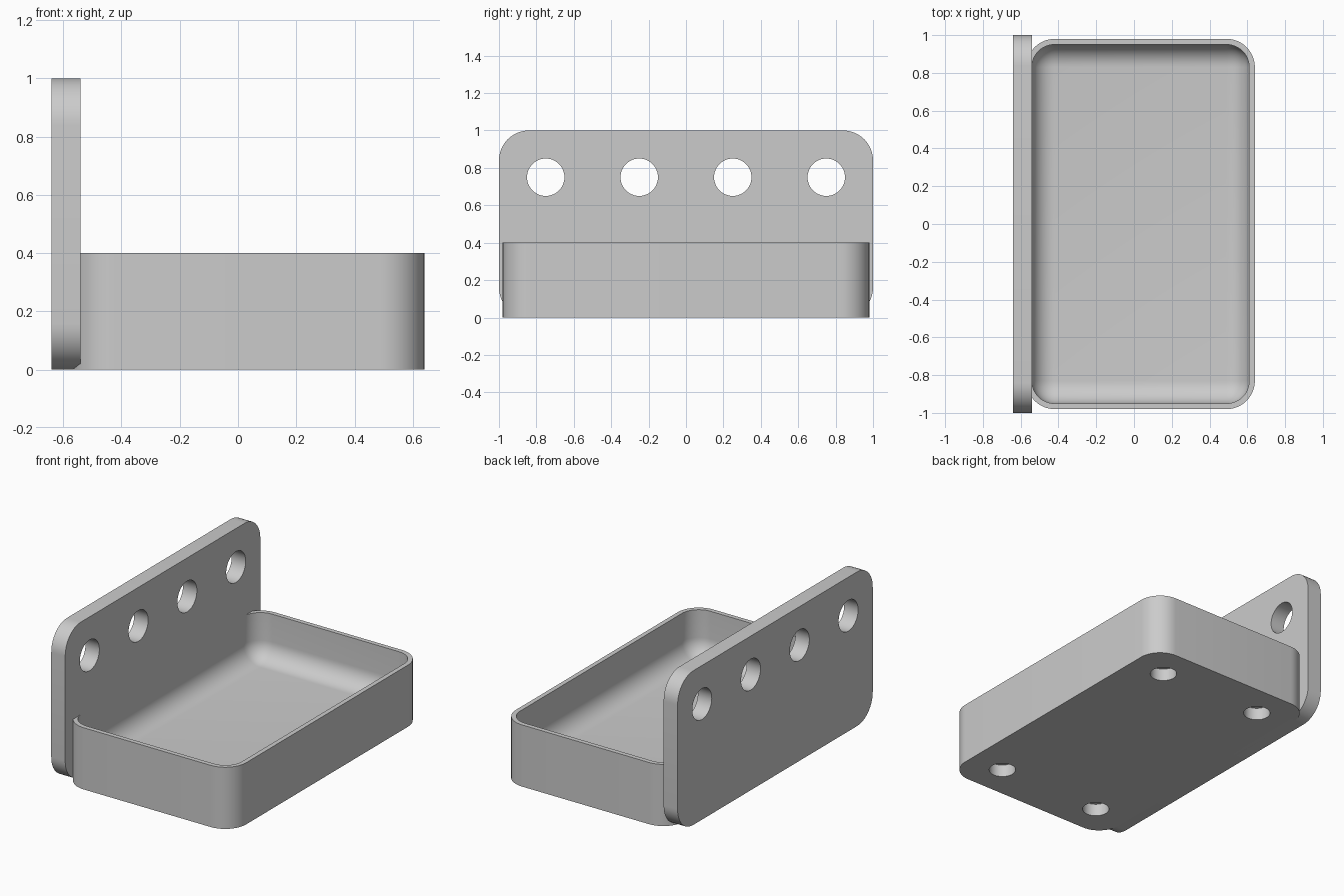
import bpy
import bmesh
from mathutils import Matrix, Vector

default = bpy.data.objects.get("Cube")
if default:
    bpy.data.objects.remove(default, do_unlink=True)

GREY = (0.6, 0.6, 0.6, 1.0)
grey = bpy.data.materials.new("plain grey")
grey.use_nodes = True
grey.diffuse_color = GREY
grey.node_tree.nodes["Principled BSDF"].inputs["Base Color"].default_value = GREY


def rounded_box(name, low, high, radius, axis=None):
    """Box between two corners; bevel the edges along one axis, or all of them."""
    low, high = Vector(low), Vector(high)
    bm = bmesh.new()
    bmesh.ops.create_cube(bm, size=1)
    bmesh.ops.scale(bm, vec=high - low, verts=bm.verts)
    bmesh.ops.translate(bm, vec=(low + high) / 2, verts=bm.verts)
    edges = []
    for e in bm.edges:
        along = (e.verts[1].co - e.verts[0].co).normalized()
        if axis is None or abs(along[axis]) > 0.9:
            edges.append(e)
    bmesh.ops.bevel(bm, geom=edges, offset=radius, segments=12, profile=0.5,
                    affect='EDGES')
    return finish(name, bm)


def cylinders(name, centres, radius, depth, axis):
    """One mesh holding a round cutter at every centre."""
    bm = bmesh.new()
    turn = Matrix.Rotation(1.570796, 4, 'Y') if axis == 0 else Matrix.Identity(4)
    for c in centres:
        bmesh.ops.create_cone(bm, cap_ends=True, segments=48, radius1=radius,
                              radius2=radius, depth=depth,
                              matrix=Matrix.Translation(c) @ turn)
    return finish(name, bm)


def finish(name, bm):
    mesh = bpy.data.meshes.new(name)
    bmesh.ops.recalc_face_normals(bm, faces=bm.faces)
    bm.to_mesh(mesh)
    bm.free()
    mesh.materials.append(grey)
    obj = bpy.data.objects.new(name, mesh)
    bpy.context.collection.objects.link(obj)
    return obj


def cut(target, cutter):
    """Subtract the cutter and apply the result, then drop the cutter."""
    bpy.context.view_layer.objects.active = target
    mod = target.modifiers.new("cut", 'BOOLEAN')
    mod.operation = 'DIFFERENCE'
    mod.solver = 'EXACT'
    mod.object = cutter
    bpy.ops.object.modifier_apply(modifier=mod.name)
    bpy.data.objects.remove(cutter, do_unlink=True)


# Upright mounting plate with four through holes
plate = rounded_box("mounting_plate", (-0.64, -1, 0), (-0.54, 1, 1), 0.16, axis=0)
cut(plate, cylinders("plate_holes", [(-0.59, y, 0.75) for y in
                                     (-0.75, -0.25, 0.25, 0.75)], 0.1, 0.4, 0))

# Tray with a fully filleted hollow
tray = rounded_box("tray", (-0.57, -0.98, 0), (0.64, 0.98, 0.4), 0.15, axis=2)
cut(tray, rounded_box("hollow", (-0.541, -0.95, 0.1), (0.61, 0.95, 0.9), 0.12))

# Blind sockets under the tray floor
cut(tray, cylinders("sockets", [(x, y, 0) for x in (-0.335, 0.405)
                                for y in (-0.76, 0.76)], 0.08, 0.16, 2))

# Smooth rounded corners, crisp edges
for obj in (plate, tray):
    bpy.ops.object.select_all(action='DESELECT')
    obj.select_set(True)
    bpy.context.view_layer.objects.active = obj
    bpy.ops.object.shade_smooth_by_angle(angle=0.6)
